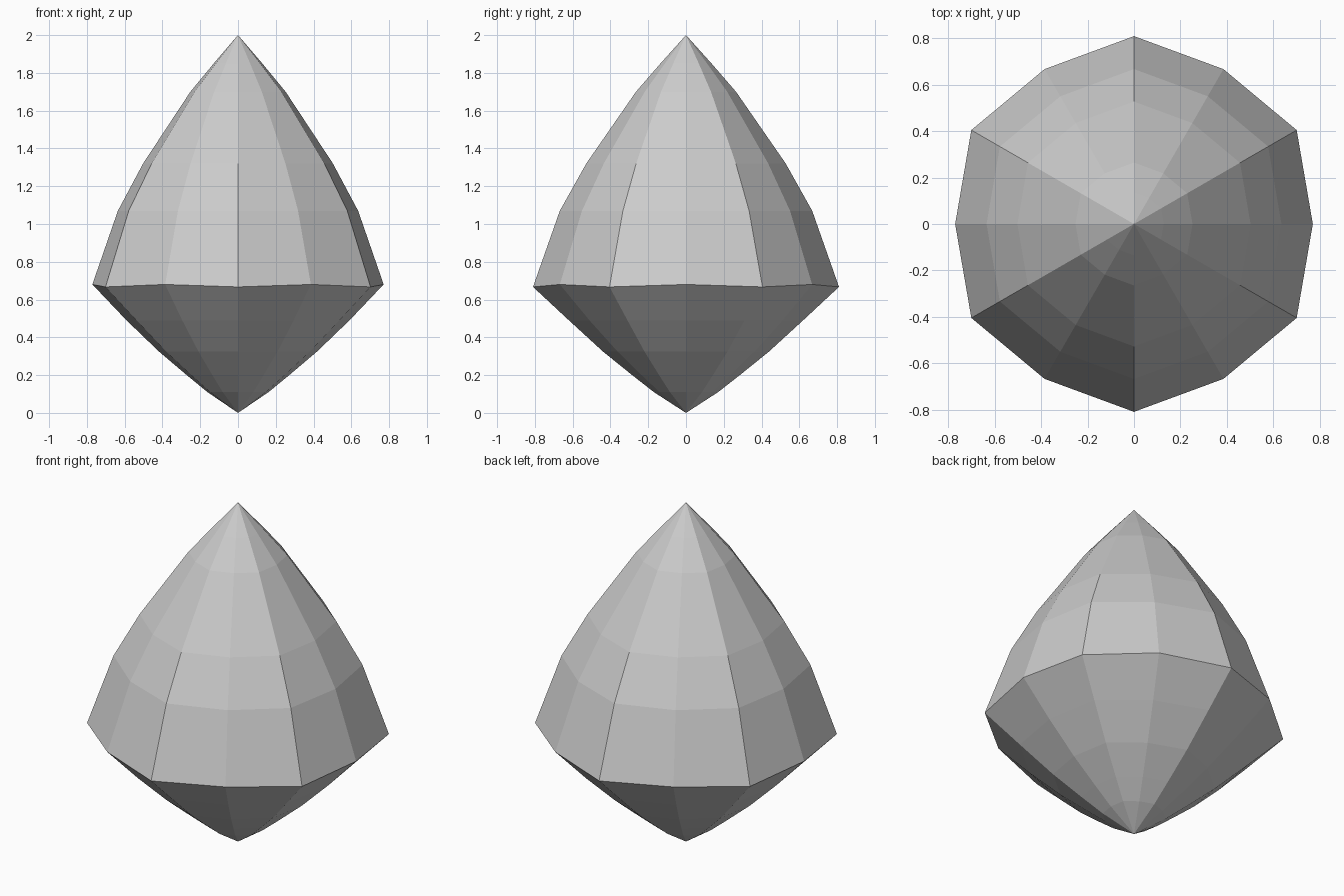
import bpy, bmesh, math

if "Cube" in bpy.data.objects:
    bpy.data.objects.remove(bpy.data.objects["Cube"])

# Ridge profile (radius, height) between the two tips
profile = [(0.17, 0.11), (0.285, 0.20), (0.44, 0.325), (0.62, 0.49),
           (0.81, 0.667),
           (0.668, 1.07), (0.528, 1.32), (0.265, 1.70), (0.135, 1.85)]
SIDES = 12            # six ridges with a softer crease midway between them
MID_RATIO = 0.952     # crease radius relative to ridge radius

bm = bmesh.new()
bottom = bm.verts.new((0, 0, 0))
top = bm.verts.new((0, 0, 2))

# Horizontal rings
rings = []
for r, z in profile:
    ring = []
    for i in range(SIDES):
        a = math.radians(30 + 30 * i)
        ridge = i % 2 == 0
        rad = r if ridge else r * MID_RATIO
        dz = 0 if ridge or r < 0.8 else 0.013
        ring.append(bm.verts.new((rad * math.cos(a), rad * math.sin(a), z + dz)))
    rings.append(ring)

# Facets between rings and at the tips
for i in range(SIDES):
    j = (i + 1) % SIDES
    bm.faces.new((bottom, rings[0][j], rings[0][i]))
    for lo, hi in zip(rings, rings[1:]):
        bm.faces.new((lo[i], lo[j], hi[j], hi[i]))
    bm.faces.new((rings[-1][i], rings[-1][j], top))

bmesh.ops.recalc_face_normals(bm, faces=bm.faces)
mesh = bpy.data.meshes.new("faceted_crystal")
bm.to_mesh(mesh)
bm.free()
bpy.context.collection.objects.link(bpy.data.objects.new("faceted_crystal", mesh))
